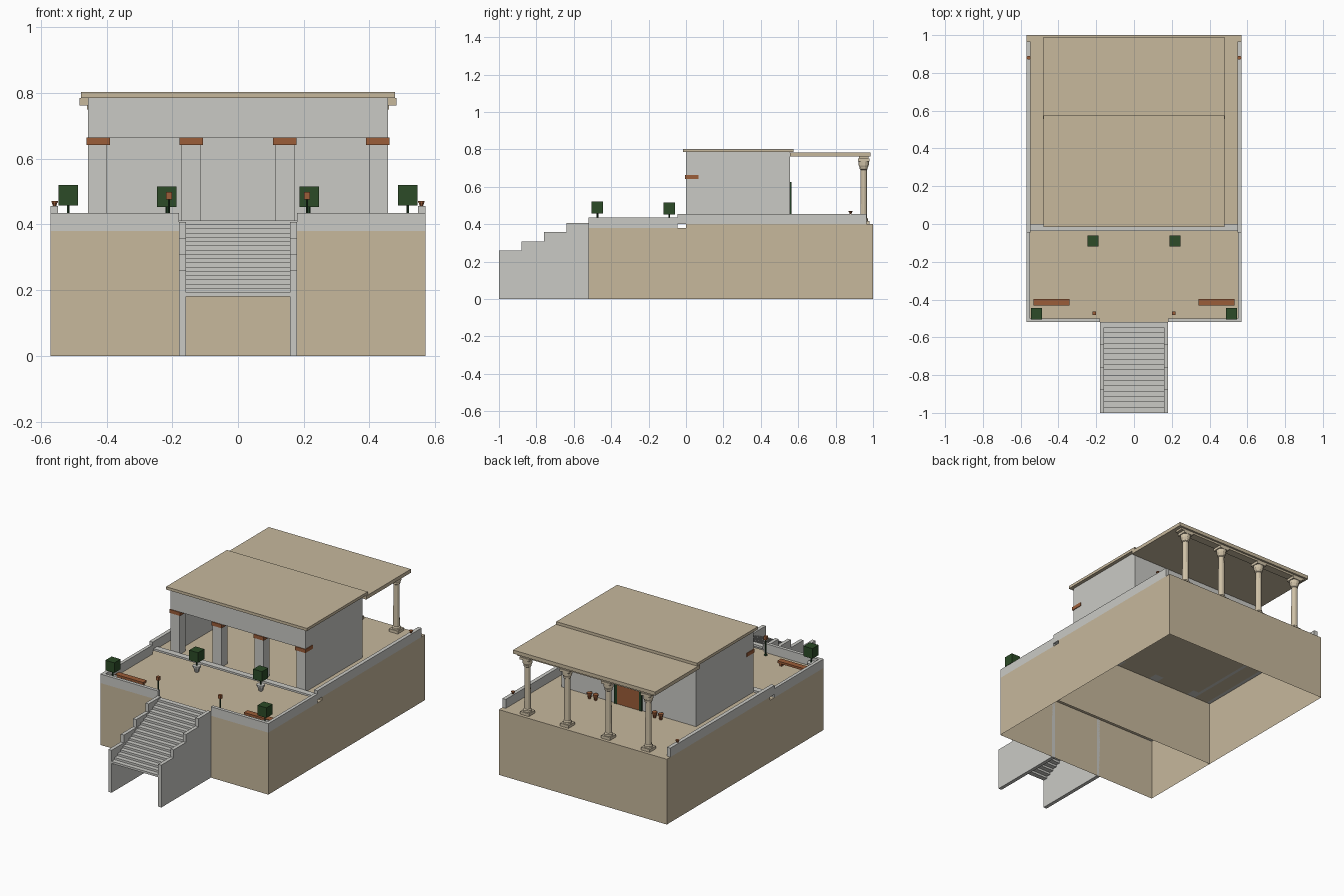
import bpy, bmesh, math
from mathutils import Matrix

if "Cube" in bpy.data.objects:
    bpy.data.objects.remove(bpy.data.objects["Cube"])


def mat(name, rgb):
    m = bpy.data.materials.new(name)
    m.diffuse_color = (*rgb, 1)
    m.use_nodes = True
    m.node_tree.nodes["Principled BSDF"].inputs["Base Color"].default_value = m.diffuse_color
    return m


TAN = mat("sandstone", (0.57, 0.48, 0.335))
GREY = mat("pale_grey_stone", (0.59, 0.59, 0.56))
CREAM = mat("cream_stone", (0.63, 0.54, 0.39))
RUST = mat("terracotta", (0.33, 0.11, 0.04))
GREEN = mat("hedge_green", (0.025, 0.07, 0.02))
DARK = mat("dark_green", (0.015, 0.05, 0.018))


def finish(name, bm, m):
    me = bpy.data.meshes.new(name)
    bm.to_mesh(me)
    bm.free()
    me.materials.append(m)
    ob = bpy.data.objects.new(name, me)
    bpy.context.collection.objects.link(ob)
    return ob


def box(name, x, y, z, m, open_bottom=False):
    """Box from (min, max) ranges, optionally hollow from below."""
    bm = bmesh.new()
    mx = Matrix.Translation([(a + b) / 2 for a, b in (x, y, z)])
    mx = mx @ Matrix.Diagonal((x[1] - x[0], y[1] - y[0], z[1] - z[0], 1))
    bmesh.ops.create_cube(bm, size=1, matrix=mx)
    if open_bottom:
        bm.normal_update()
        low = [f for f in bm.faces if f.normal.z < -0.5]
        bmesh.ops.delete(bm, geom=low, context='FACES')
    return finish(name, bm, m)


def pair(name, x, y, z, m):
    """Box mirrored to both sides of x = 0."""
    box(name + "_right", x, y, z, m)
    box(name + "_left", (-x[1], -x[0]), y, z, m)


def lathe(name, x, y, profile, m, sides=8):
    """Capped turned shape from (radius, z) points."""
    bm = bmesh.new()
    rings = []
    for r, z in profile:
        rings.append([bm.verts.new((x + r * math.cos(2 * math.pi * (i + .5) / sides),
                                    y + r * math.sin(2 * math.pi * (i + .5) / sides), z))
                      for i in range(sides)])
    for a, b in zip(rings, rings[1:]):
        for i in range(sides):
            j = (i + 1) % sides
            bm.faces.new((a[i], a[j], b[j], b[i]))
    bm.faces.new(rings[0][::-1])
    bm.faces.new(rings[-1])
    return finish(name, bm, m)


def centred(c, half):
    return (c - half, c + half)


# Hollow podiums
box("front_podium", (-.57, .57), (-.52, 0), (0, .38), TAN, True)
box("rear_podium", (-.57, .57), (0, 1), (0, .40), TAN, True)

# Parapets and terrace edge
pair("front_side_parapet", (.55, .57), (-.52, -.045), (.38, .435), GREY)
pair("front_parapet", (.18, .55), (-.52, -.50), (.38, .435), GREY)
pair("rear_side_parapet", (.547, .57), (-.045, .965), (.40, .455), GREY)
box("terrace_edge", (-.547, .547), (-.037, 0), (.40, .412), GREY)

# Podium side skins of the front band
# Stair with stepped cheek walls
N = 17
rise, run = .22 / N, .48 / N
for i in range(N):
    y0 = -1 + i * run
    box(f"stair_tread_{i}", (-.158, .158), (y0, y0 + run + .002),
        (.18 + i * rise, .18 + (i + 1) * rise), GREY)
cheek = [(-1, 0), (-.52, 0)]
for i, z in enumerate((.407, .357, .308, .26)):
    cheek += [(-.52 - .12 * i, z), (-.64 - .12 * i, z)]
for side in (-1, 1):
    bm = bmesh.new()
    face = bm.faces.new([bm.verts.new((side * .158, y, z)) for y, z in cheek])
    ext = bmesh.ops.extrude_face_region(bm, geom=[face])
    moved = [v for v in ext["geom"] if isinstance(v, bmesh.types.BMVert)]
    bmesh.ops.translate(bm, vec=(side * .022, 0, 0), verts=moved)
    bmesh.ops.recalc_face_normals(bm, faces=bm.faces)
    finish(f"stair_cheek_{'left' if side < 0 else 'right'}", bm, GREY)

# House shell: side walls, rear wall, lintel
pair("side_wall", (.437, .457), (.0, .555), (.40, .785), GREY)
box("rear_wall", (-.437, .437), (.535, .555), (.40, .785), GREY)
box("front_lintel", (-.437, .437), (0, .06), (.663, .785), GREY)

# Square front pillars with terracotta caps
pair("outer_pillar", (.398, .437), (0, .06), (.40, .663), GREY)
pair("inner_pillar", (.112, .173), (0, .06), (.40, .663), GREY)
pair("outer_pillar_cap", (.39, .461), (-.005, .068), (.642, .664), RUST)
pair("inner_pillar_cap", (.107, .178), (-.005, .068), (.642, .664), RUST)

# Roofs and rear porch beam
box("main_roof", (-.478, .478), (-.015, .575), (.785, .802), TAN)
box("porch_roof", (-.482, .482), (.555, .987), (.762, .784), TAN)
box("porch_beam", (-.46, .46), (.925, .975), (.75, .762), TAN)

# Rear porch columns
for i, x in enumerate((-.41, -.14, .14, .41)):
    box(f"column_plinth_{i}", centred(x, .03), (.92, .98), (.40, .417), CREAM)
    lathe(f"column_{i}", x, .95,
          [(.025, .417), (.025, .428), (.019, .434), (.017, .69), (.022, .694),
           (.022, .702), (.028, .715), (.029, .735)], CREAM, 12)
    box(f"column_abacus_{i}", centred(x, .032), (.92, .98), (.735, .75), CREAM)

# Rear door with green side strips
box("rear_door", (-.075, .075), (.555, .561), (.40, .615), RUST)
pair("door_side_strip", (.075, .092), (.555, .564), (.40, .625), DARK)

POT = [(.008, 0), (.013, .018), (.013, .02), (.016, .021), (.016, .028)]
for s in (-1, 1):
    tag = "left" if s < 0 else "right"
    # Pots by the rear door and on the parapets
    for k, x in enumerate((.2, .242)):
        lathe(f"door_pot_{tag}_{k}", s * x, .59,
              [(r, .40 + z * 1.3) for r, z in POT], RUST)
    lathe(f"parapet_pot_{tag}", s * .558, .88,
          [(r * .68, .455 + z * .55) for r, z in POT], RUST)
    # Clipped hedges in stone pots
    for k, (x, y, z) in enumerate(((.516, -.475, .458), (.217, -.09, .453))):
        lathe(f"hedge_pot_{tag}_{k}", s * x, y,
              [(.012, .38), (.02, .408), (.024, .408), (.024, .418)], GREY)
        lathe(f"hedge_stem_{tag}_{k}", s * x, y, [(.004, .41), (.004, z)], DARK, 6)
        box(f"hedge_{tag}_{k}", centred(s * x, .03), centred(y, .03), (z, z + .062), GREEN)
    # Lamps beside the stair
    lathe(f"lamp_post_{tag}", s * .21, -.472,
          [(.009, .38), (.009, .386), (.004, .388), (.004, .476)], DARK, 6)
    box(f"lamp_head_{tag}", centred(s * .21, .009), centred(-.472, .009), (.476, .498), RUST)

# Benches
pair("bench_seat", (.342, .532), (-.432, -.396), (.397, .41), RUST)
for x in (.36, .51):
    pair("bench_leg", centred(x, .008), (-.427, -.401), (.38, .397), RUST)
